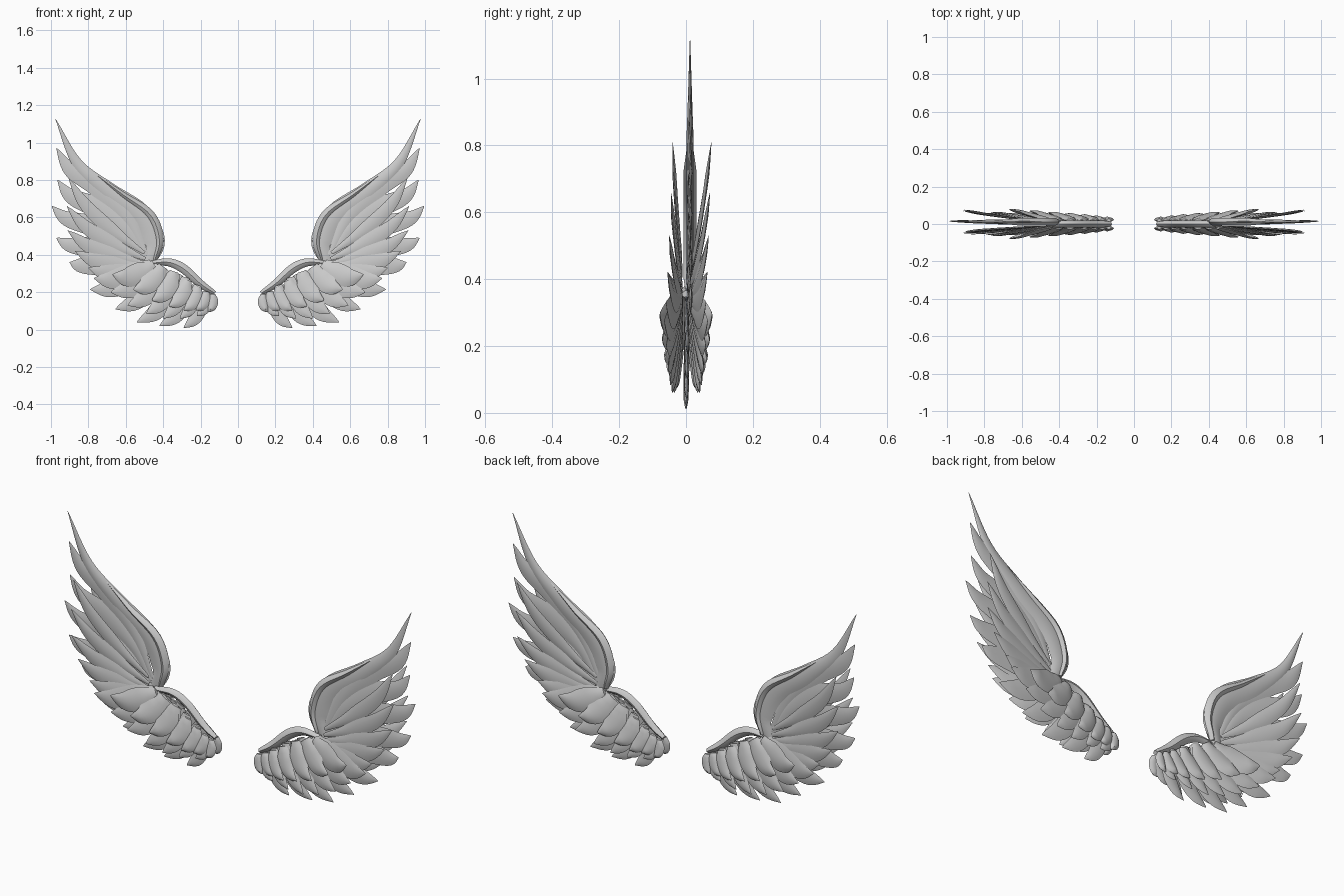
import bpy, bmesh, math
from mathutils import Vector

cube = bpy.data.objects.get("Cube")
if cube:
    bpy.data.objects.remove(cube, do_unlink=True)

grey = bpy.data.materials.new("feather_grey")
grey.use_nodes = True
colour = (0.6, 0.6, 0.6, 1)
grey.diffuse_color = colour
grey.node_tree.nodes["Principled BSDF"].inputs["Base Color"].default_value = colour

ACROSS = (-1, -0.6, 0, 0.6, 1)


def spline(points, t):
    """Point at t (0 to 1) on a smooth curve through the points."""
    last = len(points) - 1
    i = min(int(t * last), last - 1)
    f = t * last - i
    b, c = points[i], points[i + 1]
    a = points[i - 1] if i else b * 2 - c
    d = points[i + 2] if i + 2 <= last else c * 2 - b
    return b + (c - a) * (f / 2) + (a * 2 - b * 5 + c * 4 - d) * (f * f / 2) + (b * 3 - a - c * 3 + d) * (f ** 3 / 2)


def blade(bm, path, width, thick, profile, rows=18):
    """Thin lens-shaped vane swept along a path."""
    rings = []
    for r in range(rows + 1):
        t = r / rows
        p = spline(path, t)
        d = spline(path, min(t + 0.01, 1)) - spline(path, max(t - 0.01, 0))
        side = Vector((d.z, 0, -d.x)).normalized()
        w = width / 2 * profile(t)
        ring = []
        for s, us in ((-1, ACROSS), (1, ACROSS[-2:0:-1])):
            for u in us:
                y = s * thick / 2 * (1 - u * u) * min(1, profile(t) * 1.5)
                ring.append(bm.verts.new(p + side * w * u + Vector((0, y, 0))))
        rings.append(ring)
    for a, b in zip(rings, rings[1:]):
        for i in range(len(a)):
            j = (i + 1) % len(a)
            bm.faces.new((a[i], a[j], b[j], b[i]))
    bm.faces.new(rings[0])
    bm.faces.new(rings[-1])


def vane(t):
    return 0.03 + 0.97 * min(1, 0.2 + 1.9 * t) * (1 - max(0, (t - 0.5) / 0.5) ** 1.9)


def round_vane(t):
    return 0.03 + 0.97 * min(1, 0.45 + 1.8 * t) * (1 - max(0, (t - 0.4) / 0.6) ** 2.2)


def bowed(base, tip, sag):
    """Path that sags below the straight line and turns up at the tip."""
    d = tip - base
    perp = Vector((d.z, 0, -d.x)) * sag
    return [base, base + d * 0.33 + perp * 0.8, base + d * 0.7 + perp, tip]


def finish(bm, name):
    bmesh.ops.recalc_face_normals(bm, faces=bm.faces)
    mesh = bpy.data.meshes.new(name)
    bm.to_mesh(mesh)
    bm.free()
    obj = bpy.data.objects.new(name, mesh)
    bpy.context.collection.objects.link(obj)
    mesh.materials.append(grey)
    bpy.ops.object.select_all(action="DESELECT")
    obj.select_set(True)
    bpy.context.view_layer.objects.active = obj
    bpy.ops.object.shade_smooth_by_angle(angle=math.radians(40))
    obj.modifiers.new("other_wing", "MIRROR").use_mirror_merge = False


def points(*xz, y=0):
    return [Vector((x, y, z)) for x, z in xz]


def feather_row(name, roots, tips, widths, y_root, y_tips, sag, thick, profile):
    bm = bmesh.new()
    n = len(tips) - 1
    for i, tip in enumerate(tips):
        t = i / n
        base = spline(roots, t) + Vector((0, y_root, 0))
        end = tip + Vector((0, y_tips[0] + (y_tips[1] - y_tips[0]) * t, 0))
        width = spline(widths, t).x
        blade(bm, bowed(base, end, sag), width, thick, profile)
    finish(bm, name)


# Arm along the leading edge, from shoulder to wrist
arm = points((0.125, 0.195), (0.20, 0.245), (0.29, 0.325), (0.37, 0.36), (0.47, 0.355))
bm = bmesh.new()
blade(bm, arm, 0.05, 0.035, lambda t: 0.25 + 0.75 * math.sin(math.pi * min(1, 0.1 + t * 0.8)))
finish(bm, "arm")

# Broad leading feather with a raised front rib
lead = [(0.475, 0.355), (0.445, 0.47), (0.52, 0.615), (0.70, 0.745), (0.86, 0.89), (0.975, 1.125)]
bm = bmesh.new()
blade(bm, points(*lead, y=0.012), 0.115, 0.022,
      lambda t: 0.02 + 0.98 * min(1, 0.45 + 2.5 * t) * (1 - max(0, (t - 0.4) / 0.6) ** 1.6), 30)
finish(bm, "leading_feather")
rib = [(0.445, 0.37), (0.42, 0.48), (0.47, 0.615), (0.62, 0.725), (0.78, 0.845)]
bm = bmesh.new()
blade(bm, points(*rib, y=0.012), 0.05, 0.04, lambda t: 0.05 + 0.95 * math.sin(math.pi * (0.15 + t * 0.85)), 24)
finish(bm, "leading_rib")

# Long flight feathers fanning from the wrist
bm = bmesh.new()
fan = points((0.97, 0.97), (0.965, 0.80), (0.995, 0.66), (0.97, 0.49), (0.90, 0.36))
for i, tip in enumerate(fan):
    tip.y = 0.016
    base = Vector((0.49 + 0.008 * i, 0.006, 0.40 - 0.015 * i))
    lift = Vector((0.015, 0, 0.14 - 0.04 * i))
    path = [base, base.lerp(tip, 0.2) + lift * 0.7, base.lerp(tip, 0.55) + lift * 0.4,
            base.lerp(tip, 0.82) - Vector((-0.012, 0, 0.012)), tip]
    blade(bm, path, 0.105, 0.012, vane, 24)
finish(bm, "flight_feathers")

# Lower flight feathers along the trailing edge
feather_row("trailing_feathers",
            points((0.47, 0.34), (0.36, 0.32), (0.25, 0.26), (0.17, 0.2)),
            points((0.79, 0.215), (0.655, 0.11), (0.54, 0.04), (0.42, 0.02), (0.29, 0.01)),
            points((0.11, 0), (0.1, 0), (0.075, 0)), 0, (0.006, 0), 0.1, 0.014, vane)

# Covert layers on both faces of the wing
for side, label in ((-1, "front"), (1, "back")):
    shift = 0.018 * (side + 1) / 2
    feather_row(label + "_long_coverts",
                points((0.50, 0.41), (0.49, 0.35), (0.46, 0.32)),
                points((0.905, 0.81), (0.915, 0.66), (0.91, 0.53), (0.87, 0.42), (0.80, 0.33)),
                points((0.075, 0), (0.085, 0), (0.1, 0)), side * 0.012,
                (side * 0.04 + shift * 2, side * 0.06), 0.07, 0.012, vane)
    feather_row(label + "_lower_coverts",
                points((0.46, 0.35), (0.38, 0.32), (0.28, 0.28), (0.15, 0.19)),
                points((0.77, 0.275), (0.68, 0.20), (0.59, 0.13), (0.49, 0.085), (0.40, 0.06), (0.31, 0.06), (0.22, 0.075)),
                points((0.12, 0), (0.1, 0), (0.065, 0)), side * 0.014,
                (side * 0.065, side * 0.03), 0.1, 0.016, round_vane)
    feather_row(label + "_upper_coverts",
                points((0.445, 0.345), (0.375, 0.33), (0.27, 0.265), (0.19, 0.215), (0.135, 0.19)),
                points((0.67, 0.295), (0.56, 0.215), (0.46, 0.155), (0.37, 0.125), (0.29, 0.105), (0.225, 0.105), (0.16, 0.095)),
                points((0.12, 0), (0.09, 0), (0.055, 0)), side * 0.02,
                (side * 0.078, side * 0.03), 0.13, 0.024, round_vane)
